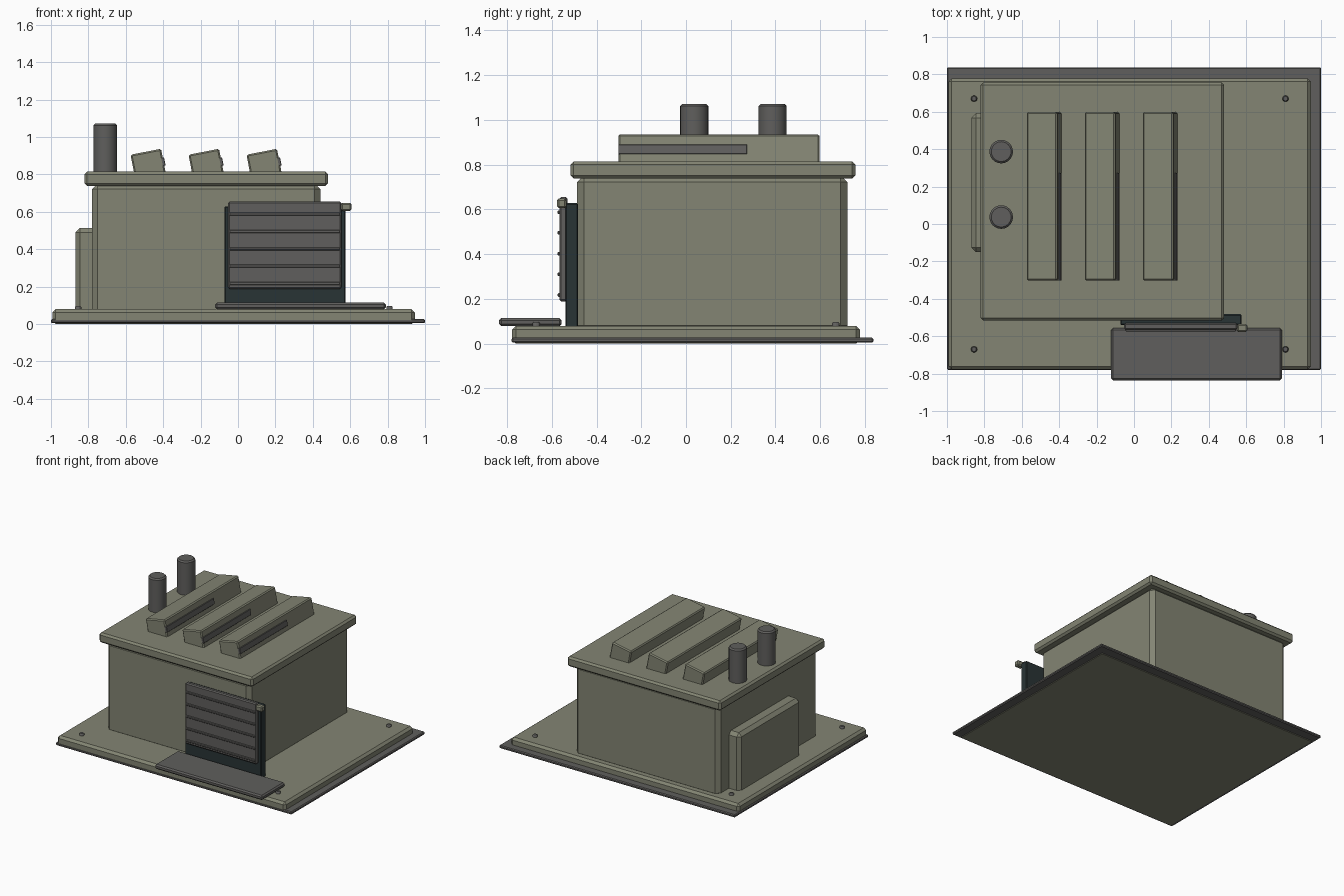
import bpy, math

if "Cube" in bpy.data.objects:
    bpy.data.objects.remove(bpy.data.objects["Cube"])


def material(name, rgb):
    m = bpy.data.materials.new(name)
    m.diffuse_color = (*rgb, 1)
    m.use_nodes = True
    m.node_tree.nodes["Principled BSDF"].inputs["Base Color"].default_value = m.diffuse_color
    return m


OLIVE = material("olive_paint", (0.228, 0.234, 0.172))
GREY = material("dark_grey_metal", (0.116, 0.114, 0.109))
BLACK = material("blue_black_steel", (0.022, 0.034, 0.036))


def finish(o, name, mat, bevel):
    o.name = name
    o.data.materials.append(mat)
    if bevel:
        b = o.modifiers.new("chamfer", 'BEVEL')
        b.width, b.segments, b.limit_method = bevel, 1, 'ANGLE'
    return o


def box(name, mat, x, y, z, bevel=0.01, tilt=0.0):
    """Chamfered box from (min, max) ranges, optionally tilted about y."""
    bpy.ops.mesh.primitive_cube_add(size=1, location=[sum(r) / 2 for r in (x, y, z)],
                                    rotation=(0, tilt, 0))
    o = bpy.context.object
    o.scale = [r[1] - r[0] for r in (x, y, z)]
    bpy.ops.object.transform_apply(location=False, rotation=False, scale=True)
    return finish(o, name, mat, bevel)


def cylinder(name, mat, x, y, z, r, sides, bevel):
    bpy.ops.mesh.primitive_cylinder_add(vertices=sides, radius=r, depth=z[1] - z[0],
                                        location=(x, y, sum(z) / 2))
    bpy.ops.object.shade_smooth_by_angle(angle=math.radians(30))
    return finish(bpy.context.object, name, mat, bevel)


# Foundation: the slab passes through the offset plate and shows underneath
box("ground_plate", GREY, (-1, 1), (-0.78, 0.838), (0.004, 0.026), 0.006)
box("foundation_slab", OLIVE, (-0.992, 0.945), (-0.778, 0.778), (0, 0.079), 0.017)

# Main housing and roof
box("housing", OLIVE, (-0.78, 0.44), (-0.487, 0.722), (0.05, 0.752), 0.03)
box("roof_slab", OLIVE, (-0.82, 0.482), (-0.517, 0.757), (0.738, 0.814), 0.014)
box("side_cabinet", OLIVE, (-0.87, -0.74), (-0.15, 0.593), (0.05, 0.513), 0.025)

# Tilted roof vents with a dark slot on the right face
TILT = math.radians(-11)
for i in range(3):
    cx = -0.48 + 0.31 * i
    box(f"roof_vent_{i}", OLIVE, (cx - 0.083, cx + 0.083), (-0.303, 0.598),
        (0.785, 0.922), 0.008, TILT)
    box(f"vent_slot_{i}", GREY, (cx + 0.068, cx + 0.089), (-0.303, 0.273),
        (0.846, 0.889), 0.002, TILT)

# Exhaust stacks
for i, y in enumerate((0.037, 0.387)):
    cylinder(f"exhaust_stack_{i}", GREY, -0.71, y, (0.79, 1.072), 0.063, 24, 0.01)

# Doorway with ribbed shutter, latch and entry ramp
box("door_frame", BLACK, (-0.073, 0.575), (-0.54, -0.482), (0.07, 0.628), 0.006)
box("door_shutter", GREY, (-0.053, 0.553), (-0.566, -0.53), (0.188, 0.655), 0.008)
for i in range(5):
    z = 0.217 + 0.0925 * i
    box(f"shutter_rib_{i}", GREY, (-0.046, 0.546), (-0.574, -0.555),
        (z - 0.008, z + 0.008), 0.003)
box("door_latch", OLIVE, (0.55, 0.606), (-0.577, -0.535), (0.605, 0.648), 0.008)
box("entry_ramp", GREY, (-0.122, 0.79), (-0.836, -0.556), (0.078, 0.114), 0.01)

# Anchor bolts in the slab corners
for x in (-0.855, 0.81):
    for y in (-0.67, 0.67):
        cylinder("anchor_bolt", GREY, x, y, (0.06, 0.096), 0.018, 10, 0.006)
